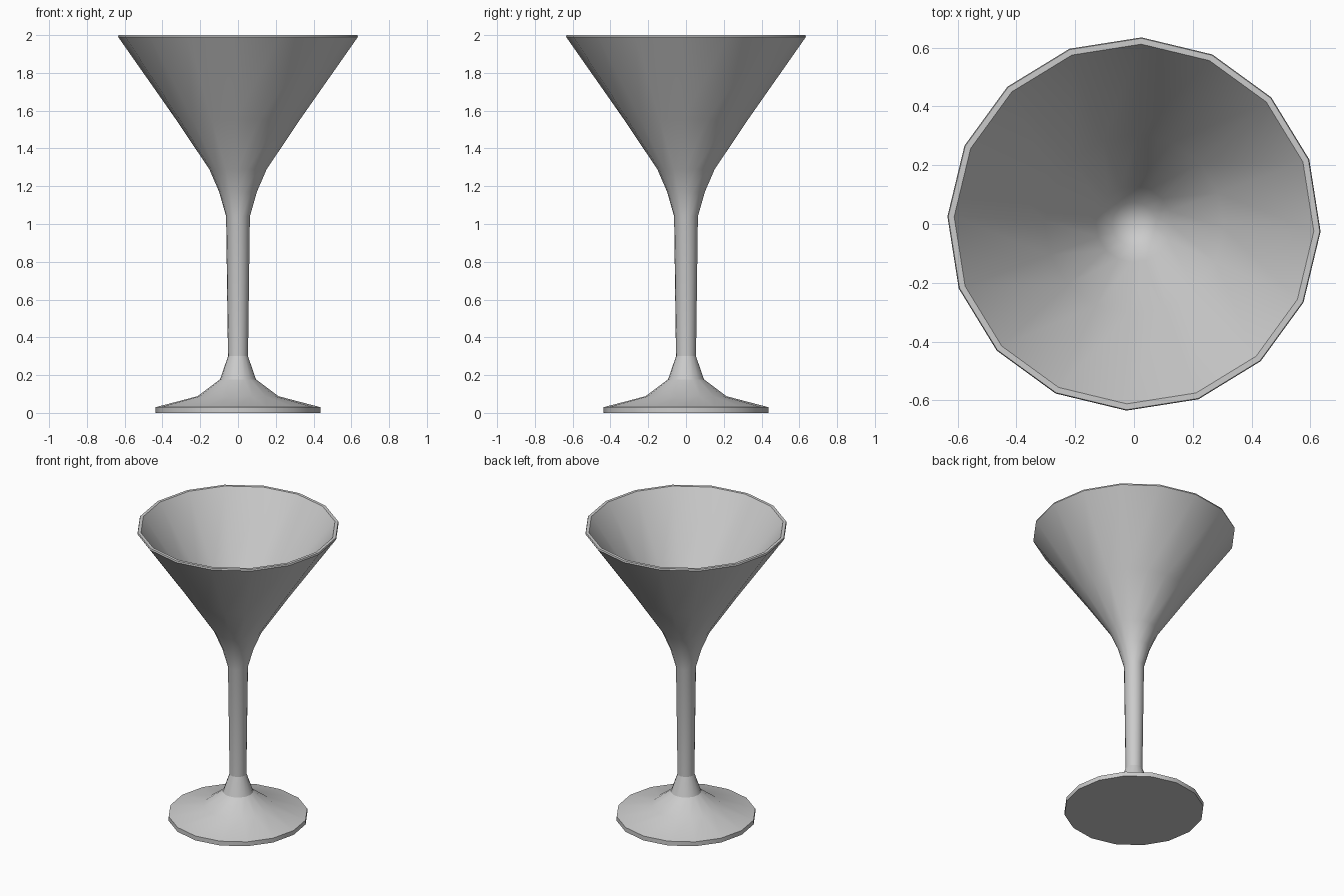
import bpy, bmesh, math

if "Cube" in bpy.data.objects:
    bpy.data.objects.remove(bpy.data.objects["Cube"])

SIDES = 16
TURN = math.radians(-2.3)


def lathe(name, profile):
    """Revolve (radius, height) points around z; radius 0 closes to a pole."""
    bm = bmesh.new()
    rings = []
    for r, z in profile:
        if r == 0:
            rings.append([bm.verts.new((0, 0, z))] * SIDES)
        else:
            angles = [TURN + 2 * math.pi * i / SIDES for i in range(SIDES)]
            rings.append([bm.verts.new((r * math.cos(a), r * math.sin(a), z)) for a in angles])
    for low, high in zip(rings, rings[1:]):
        for i in range(SIDES):
            j = (i + 1) % SIDES
            corners = dict.fromkeys((low[i], low[j], high[j], high[i]))
            bm.faces.new(list(corners))
    mesh = bpy.data.meshes.new(name)
    bm.to_mesh(mesh)
    bm.free()
    obj = bpy.data.objects.new(name, mesh)
    bpy.context.collection.objects.link(obj)
    bpy.ops.object.select_all(action='DESELECT')
    obj.select_set(True)
    bpy.context.view_layer.objects.active = obj
    bpy.ops.object.shade_smooth_by_angle(angle=math.radians(35))
    return obj


# Flared foot with a thin vertical edge
lathe("foot", [(0, 0), (0.437, 0), (0.437, 0.03), (0.215, 0.088), (0.095, 0.178)])

# Tapered collar between foot and stem
lathe("collar", [(0.095, 0.178), (0.053, 0.3)])

# Stem flowing into the conical bowl, over the rim and down the inside
lathe("stem_and_bowl", [
    (0.053, 0.3), (0.063, 1.04), (0.10, 1.17), (0.152, 1.29), (0.33, 1.555),
    (0.635, 1.99), (0.632, 2.0), (0.612, 2.0),
    (0.305, 1.56), (0.13, 1.30), (0.075, 1.22), (0, 1.19),
])
